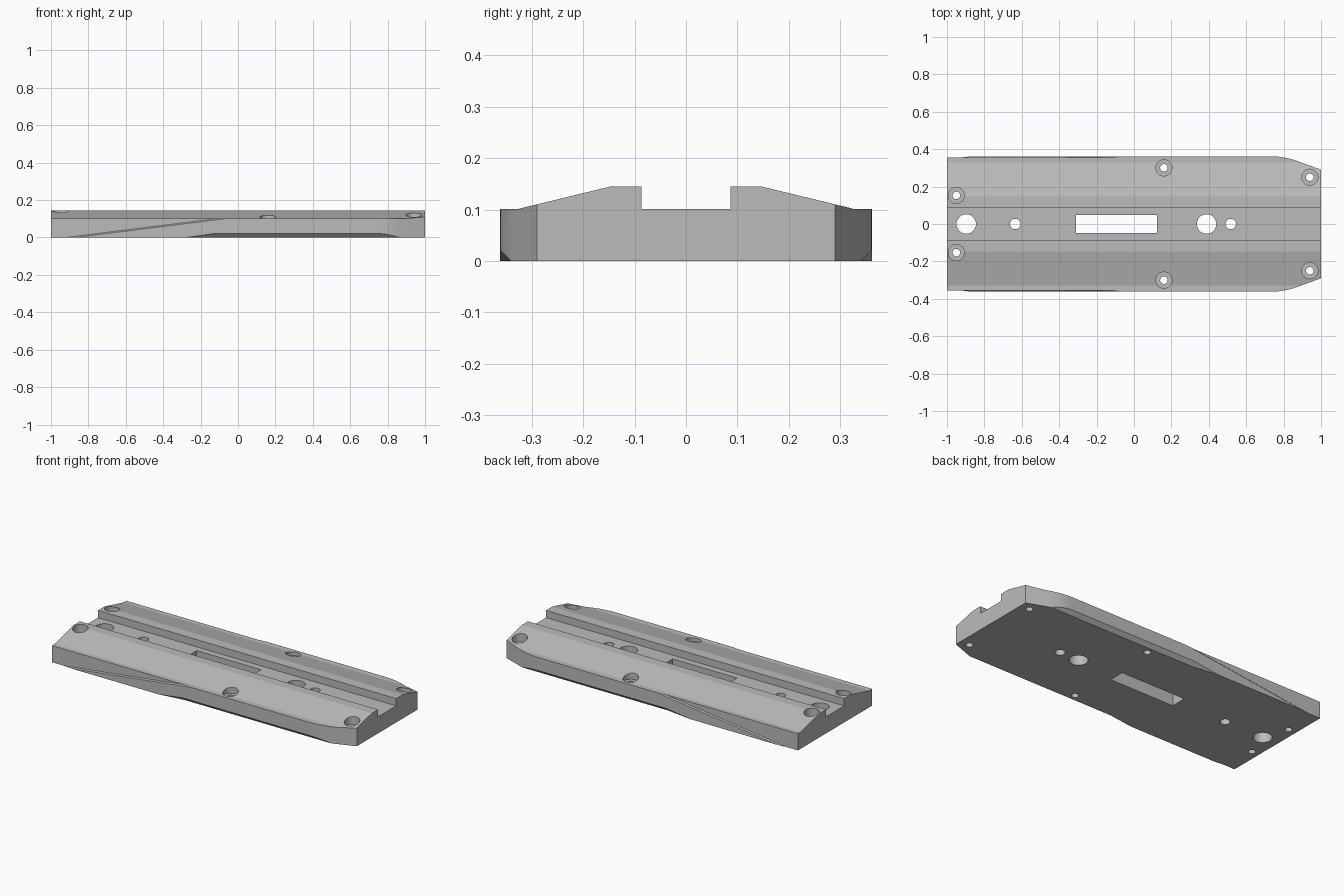
import bpy, bmesh, math
from mathutils import Vector

cube = bpy.data.objects.get("Cube")
if cube:
    bpy.data.objects.remove(cube, do_unlink=True)

HALF_W, EDGE_Z, TOP_Z = 0.362, 0.101, 0.145

metal = bpy.data.materials.new("plain grey")
metal.use_nodes = True
grey = (0.5, 0.5, 0.5, 1)
metal.diffuse_color = grey
metal.node_tree.nodes["Principled BSDF"].inputs["Base Color"].default_value = grey


def add_object(name, bm):
    bmesh.ops.recalc_face_normals(bm, faces=bm.faces)
    mesh = bpy.data.meshes.new(name)
    bm.to_mesh(mesh)
    bm.free()
    mesh.materials.append(metal)
    obj = bpy.data.objects.new(name, mesh)
    bpy.context.collection.objects.link(obj)
    return obj


def prism(name, points, offset):
    bm = bmesh.new()
    face = bm.faces.new([bm.verts.new(p) for p in points])
    ext = bmesh.ops.extrude_face_region(bm, geom=[face])["geom"]
    verts = [v for v in ext if isinstance(v, bmesh.types.BMVert)]
    bmesh.ops.translate(bm, verts=verts, vec=Vector(offset))
    return add_object(name, bm)


def hull(name, points):
    bm = bmesh.new()
    for p in points:
        bm.verts.new(p)
    bmesh.ops.convex_hull(bm, input=bm.verts)
    return add_object(name, bm)


def drill(name, x, y, radius, bottom=-0.1):
    ring = [(x + radius * math.cos(math.tau * i / 48),
             y + radius * math.sin(math.tau * i / 48), bottom) for i in range(48)]
    return prism(name, ring, (0, 0, 0.4))


# Plate: mirrored cross-section with a central channel, extruded along its length
half = [(0.087, EDGE_Z), (0.087, TOP_Z), (0.147, TOP_Z),
        (0.328, EDGE_Z), (HALF_W, EDGE_Z), (HALF_W, 0)]
section = half + [(-y, z) for y, z in reversed(half)]
plate = prism("base_plate", [(-1, y, z) for y, z in section], (2, 0, 0))

cutters = []
for s in (1, -1):
    # Tapered end corners, rounded into the long sides
    a, b, c = Vector((0.73, HALF_W)), Vector((0.8, HALF_W)), Vector((0.866, 0.339))
    curve = [a.lerp(b, i / 6).lerp(b.lerp(c, i / 6), i / 6) for i in range(7)]
    outline = curve + [Vector((1, 0.29)), Vector((1.1, 0.255)),
                       Vector((1.1, 0.5)), Vector((0.73, 0.5))]
    cutters.append(prism("corner_cutter", [(p.x, p.y * s, -0.1) for p in outline], (0, 0, 0.4)))

    # Bottom edge chamfer that fades out towards the middle
    d = 0.022
    inner, outer = HALF_W - d - 0.02, HALF_W + 0.02
    cutters.append(hull("chamfer_cutter", [
        (-0.28, HALF_W, 0), (-0.28, HALF_W, -0.02), (-0.28, outer, -0.02), (-0.28, outer, 0.02),
        (-0.12, inner, -0.02), (-0.12, outer, d + 0.02), (-0.12, outer, -0.02),
        (1.1, inner, -0.02), (1.1, outer, d + 0.02), (1.1, outer, -0.02)]
        if s > 0 else [
        (-0.28, -HALF_W, 0), (-0.28, -HALF_W, -0.02), (-0.28, -outer, -0.02), (-0.28, -outer, 0.02),
        (-0.12, -inner, -0.02), (-0.12, -outer, d + 0.02), (-0.12, -outer, -0.02),
        (1.1, -inner, -0.02), (1.1, -outer, d + 0.02), (1.1, -outer, -0.02)]))

    # Shallow slanted recess in each side
    recess = []
    for y, shift in ((HALF_W - 0.006, 0), (HALF_W + 0.006, 0.1)):
        for z in (-0.01, 0.12):
            recess += [(-1.1, y * s, z), (-0.92 + 8 * z + shift, y * s, z)]
    cutters.append(hull("recess_cutter", recess))

    # Counterbored screw holes
    for x, y in ((-0.95, 0.153), (0.16, 0.3), (0.94, 0.25)):
        cutters.append(drill("screw_cutter", x, y * s, 0.02))
        cutters.append(drill("counterbore_cutter", x, y * s, 0.043, 0.08))

# Holes and slot along the channel
for x, r in ((-0.897, 0.052), (-0.635, 0.028), (0.388, 0.052), (0.517, 0.028)):
    cutters.append(drill("channel_hole_cutter", x, 0, r))
slot = [(-0.31, -0.047, -0.1), (0.122, -0.047, -0.1), (0.122, 0.047, -0.1), (-0.31, 0.047, -0.1)]
cutters.append(prism("slot_cutter", slot, (0, 0, 0.4)))

for cutter in cutters:
    cutter.hide_render = True
    mod = plate.modifiers.new(cutter.name, "BOOLEAN")
    mod.operation, mod.solver, mod.object = "DIFFERENCE", "EXACT", cutter

# Bake the cuts, then drop the cutters
bpy.context.view_layer.update()
result = bpy.data.meshes.new_from_object(
    plate.evaluated_get(bpy.context.evaluated_depsgraph_get()))
plate.modifiers.clear()
plate.data = result
for cutter in cutters:
    bpy.data.objects.remove(cutter, do_unlink=True)

# Smooth only the round walls
bpy.ops.object.select_all(action="DESELECT")
plate.select_set(True)
bpy.context.view_layer.objects.active = plate
bpy.ops.object.shade_smooth_by_angle(angle=math.radians(10))
